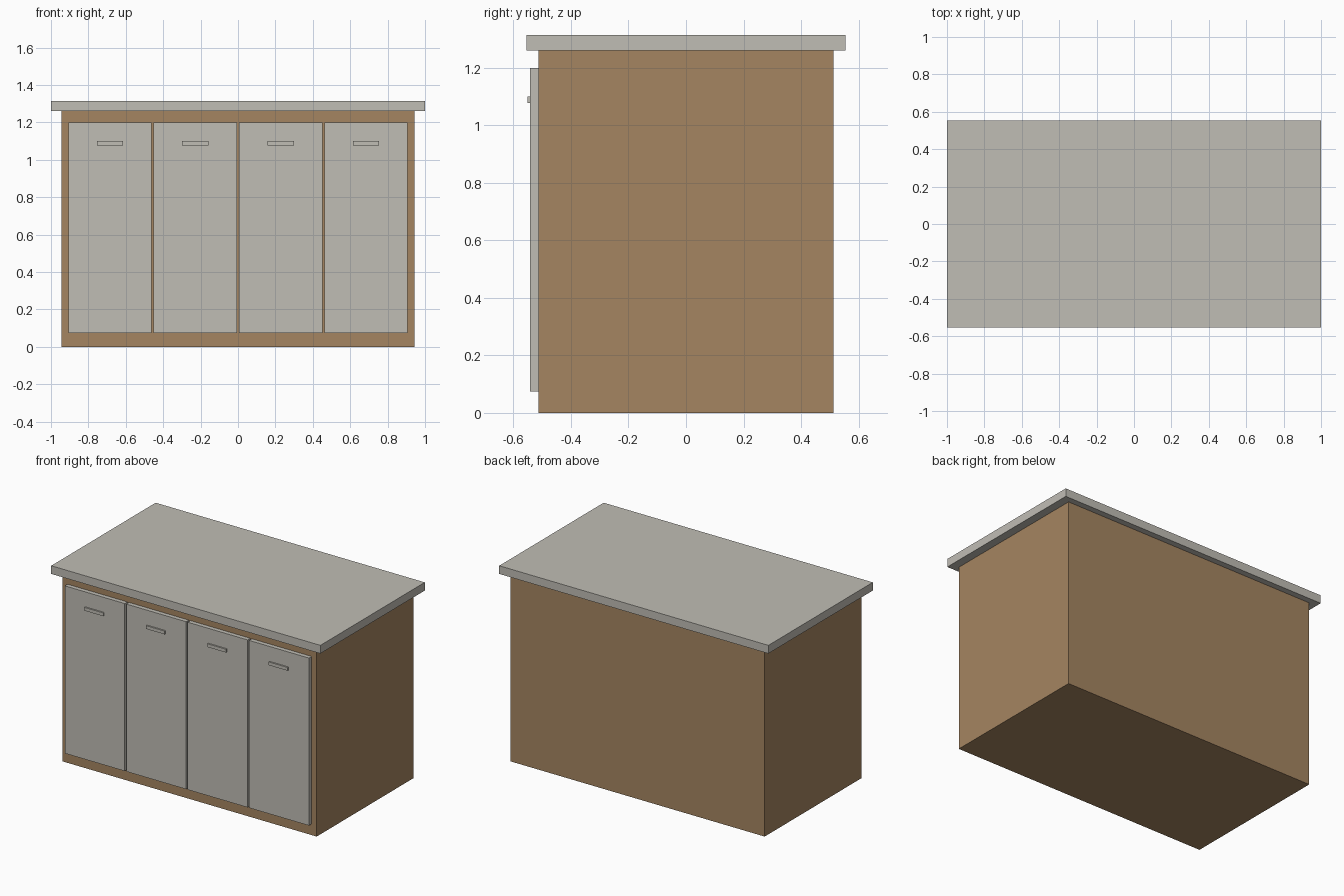
import bpy

# Remove the default object
cube = bpy.data.objects.get("Cube")
if cube:
    bpy.data.objects.remove(cube, do_unlink=True)


def make_material(name, color):
    mat = bpy.data.materials.new(name)
    mat.use_nodes = True
    mat.diffuse_color = color
    mat.node_tree.nodes["Principled BSDF"].inputs["Base Color"].default_value = color
    return mat


def box(name, lo, hi, mat):
    """Box spanning two opposite corners, with its origin at the centre."""
    centre = [(a + b) / 2 for a, b in zip(lo, hi)]
    bpy.ops.mesh.primitive_cube_add(size=1, location=centre)
    obj = bpy.context.object
    obj.name = obj.data.name = name
    obj.scale = [b - a for a, b in zip(lo, hi)]
    bpy.ops.object.transform_apply(location=False, rotation=False, scale=True)
    obj.data.materials.append(mat)
    return obj


wood = make_material("wood brown", (0.376, 0.235, 0.120, 1))
grey = make_material("warm grey", (0.527, 0.509, 0.462, 1))

BODY_X, BODY_Y, BODY_TOP = 0.944, 0.513, 1.26
DOOR_FRONT = -0.542
DOOR_STEP, DOOR_WIDTH = 0.4565, 0.445
HANDLE_WIDTH = 0.14

# Cabinet carcass and overhanging worktop
box("cabinet_body", (-BODY_X, -BODY_Y, 0), (BODY_X, BODY_Y, BODY_TOP), wood)
box("countertop", (-1, -0.554, BODY_TOP), (1, 0.554, 1.315), grey)

# Four doors, each with a bar handle near the top
for i in range(4):
    x = (i - 1.5) * DOOR_STEP
    w, h = DOOR_WIDTH / 2, HANDLE_WIDTH / 2
    box(f"door_{i + 1}", (x - w, DOOR_FRONT, 0.075), (x + w, -BODY_Y, 1.2), grey)
    box(f"door_handle_{i + 1}", (x - h, -0.552, 1.078), (x + h, DOOR_FRONT, 1.1), grey)
